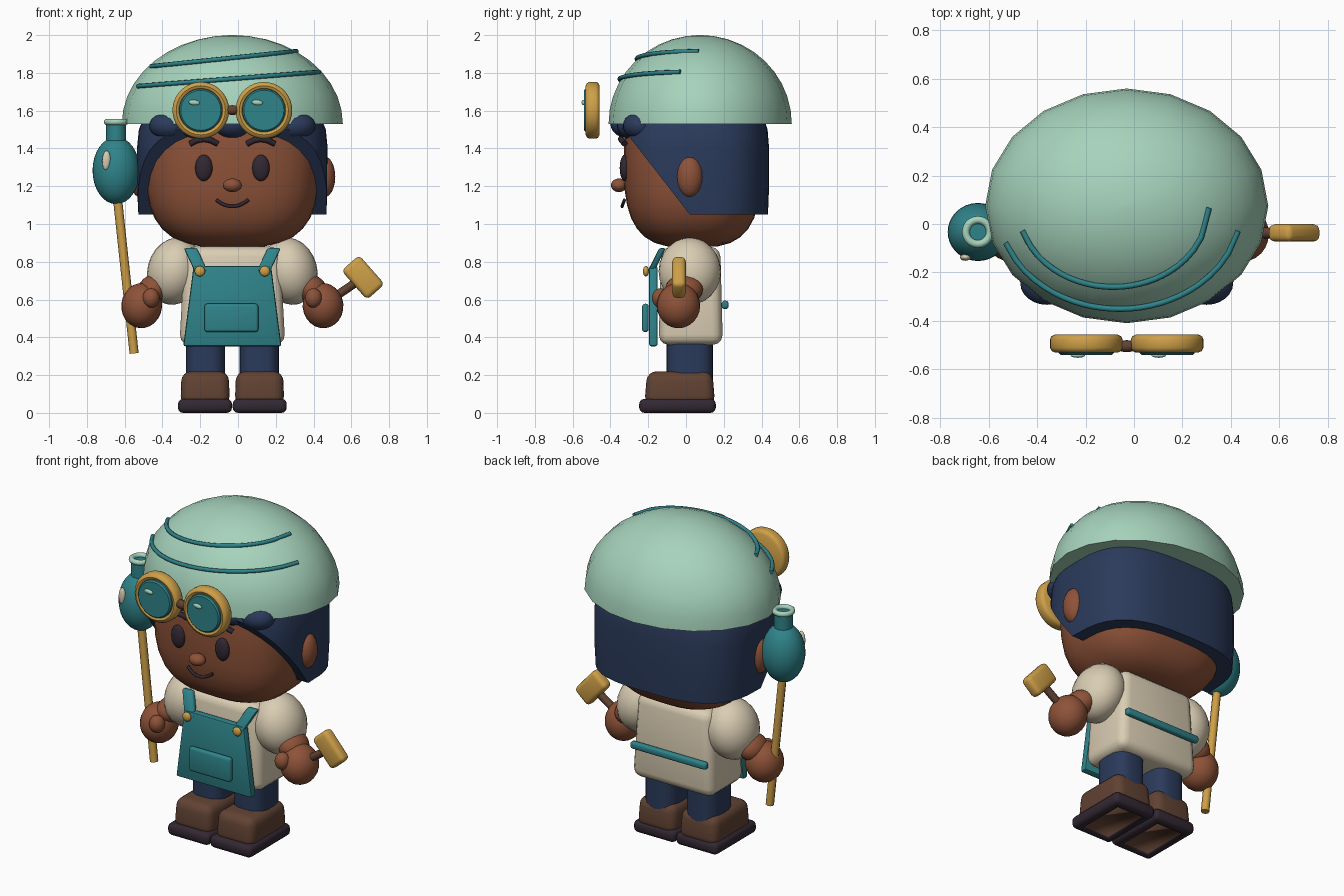
import bpy, bmesh, math
from mathutils import Vector, Matrix

if "Cube" in bpy.data.objects:
    bpy.data.objects.remove(bpy.data.objects["Cube"])

C = -0.03  # body centre line


def mat(name, r, g, b):
    m = bpy.data.materials.new(name)
    m.diffuse_color = (r, g, b, 1)
    m.use_nodes = True
    m.node_tree.nodes["Principled BSDF"].inputs["Base Color"].default_value = m.diffuse_color
    return m


MINT = mat("mint", .38, .65, .50)
NAVY = mat("navy", .024, .043, .105)
SKIN = mat("skin brown", .27, .085, .04)
TEAL = mat("teal", .028, .23, .255)
GOLD = mat("gold", .62, .35, .065)
CREAM = mat("cream", .70, .61, .45)
LEATHER = mat("leather brown", .12, .055, .033)
DARK = mat("dark plum", .032, .021, .032)


def finish(bm, name, m, angle=40):
    bmesh.ops.recalc_face_normals(bm, faces=bm.faces)
    me = bpy.data.meshes.new(name)
    bm.to_mesh(me)
    bm.free()
    ob = bpy.data.objects.new(name, me)
    bpy.context.collection.objects.link(ob)
    me.materials.append(m)
    bpy.ops.object.select_all(action='DESELECT')
    ob.select_set(True)
    bpy.context.view_layer.objects.active = ob
    bpy.ops.object.shade_smooth_by_angle(angle=math.radians(angle))
    return ob


def ball(name, m, loc, r, tilt=0, seg=24):
    bm = bmesh.new()
    bmesh.ops.create_uvsphere(bm, u_segments=seg, v_segments=seg // 2, radius=1)
    bm.transform(Matrix.Translation(loc) @ Matrix.Rotation(tilt, 4, 'Y') @ Matrix.Diagonal((*r, 1)))
    return finish(bm, name, m, 60)


def box(name, m, loc, size, bevel, tilt=0, top=(1, 1), seg=3):
    """Rounded box; top scales the upper end in x and y."""
    bm = bmesh.new()
    bmesh.ops.create_cube(bm, size=1)
    for v in bm.verts:
        if v.co.z > 0:
            v.co.x *= top[0]
            v.co.y *= top[1]
        v.co = Vector(a * b for a, b in zip(v.co, size))
    bmesh.ops.bevel(bm, geom=bm.edges[:], offset=bevel, segments=seg, affect='EDGES', profile=.5)
    bm.transform(Matrix.Translation(loc) @ Matrix.Rotation(tilt, 4, 'Y'))
    return finish(bm, name, m)


def tube(name, m, pts, r):
    """Round rod through the points, with capped ends."""
    cu = bpy.data.curves.new(name, 'CURVE')
    cu.dimensions = '3D'
    cu.bevel_depth, cu.bevel_resolution, cu.use_fill_caps = r, 2, True
    sp = cu.splines.new('POLY')
    sp.points.add(len(pts) - 1)
    for p, q in zip(sp.points, pts):
        p.co = (*q, 1)
    tmp = bpy.data.objects.new(name, cu)
    bpy.context.collection.objects.link(tmp)
    bm = bmesh.new()
    bm.from_mesh(tmp.to_mesh())
    bpy.data.objects.remove(tmp)
    return finish(bm, name, m, 50)


def lathe(name, m, prof, loc, seg=32, axis='Z', r=(1, 1), power=2, angle=40, cut=None):
    """Spin (radius, height) points into rings; power > 2 squares the rings off."""
    bm = bmesh.new()
    rings = []
    for rad, h in prof:
        ring = []
        for i in range(seg):
            a = 2 * math.pi * i / seg
            c, s = math.cos(a), math.sin(a)
            x = math.copysign(abs(c) ** (2 / power), c)
            y = math.copysign(abs(s) ** (2 / power), s)
            ring.append(bm.verts.new((rad * r[0] * x, rad * r[1] * y, h)))
        rings.append(ring)
    for lo, hi in zip(rings, rings[1:]):
        for i in range(seg):
            j = (i + 1) % seg
            bm.faces.new((lo[i], lo[j], hi[j], hi[i]))
    bm.faces.new(rings[0])
    bm.faces.new(rings[-1])
    if axis == 'Y':  # profile height points to the front
        bm.transform(Matrix.Rotation(math.pi / 2, 4, 'X'))
    bm.transform(Matrix.Translation(loc))
    if cut:
        g = bm.verts[:] + bm.edges[:] + bm.faces[:]
        res = bmesh.ops.bisect_plane(bm, geom=g, plane_co=cut[0], plane_no=cut[1], clear_outer=True)
        ed = [e for e in res['geom_cut'] if isinstance(e, bmesh.types.BMEdge)]
        bmesh.ops.holes_fill(bm, edges=ed)
    return finish(bm, name, m, angle)


# Head: squarish rounded volume
prof = []
for i in range(1, 16):
    a = -math.pi / 2 + math.pi * i / 16
    prof.append((math.cos(a) ** .62, math.copysign(abs(math.sin(a)) ** .72, math.sin(a)) * .45))
lathe("head", SKIN, prof, (C, .035, 1.325), 32, r=(.462, .365), power=2.7, angle=60)

# Hair: squared bowl sliced by a slanted plane, so the face stays open
lathe("hair", NAVY, [(.985, 1.05), (1, 1.2), (1, 1.4), (.98, 1.5), (.9, 1.6)], (C, .035, 0), 40,
      r=(.505, .405), power=2.9, cut=((0, -.33, 1.5), (0, -.45, -.35)))
for x, rx, z in ((-.17, .12, 1.52), (0, .1, 1.53), (.17, .12, 1.52), (-.33, .11, 1.52), (.33, .11, 1.52)):
    ball("fringe", NAVY, (C + x, -.31 + abs(x) * .2, z), (rx, .09, .075))

# Cap: half dome with stripes laid on its surface
RX, RY, H, Z0, CY = .585, .485, .47, 1.53, .075
dome = [(.9, -.0), (1, 0)] + [(math.cos(a), H * math.sin(a)) for a in
                             [math.pi / 2 * i / 10 for i in range(1, 10)]] + [(.02, H)]
lathe("cap", MINT, dome, (C, CY, Z0), 20, r=(RX, RY), angle=50)
for x0, x1, z0, z1 in ((-.53, .43, 1.73, 1.805), (-.46, .31, 1.835, 1.915)):
    pts = []
    for i in range(25):
        t = i / 24
        x, z = x0 + (x1 - x0) * t, z0 + (z1 - z0) * t
        d = max(0, 1 - ((x - C) / RX) ** 2 - ((z - Z0) / H) ** 2)
        pts.append((x, CY - RY * math.sqrt(d) - .008, z))
    tube("cap_stripe", TEAL, pts, .012)

# Face
ball("nose", SKIN, (C, -.355, 1.205), (.05, .042, .036))
tube("mouth", DARK, [(C + .085 * t, -.338 + .012 * t * t, 1.093 + .035 * t * t)
                     for t in [i / 6 - 1 for i in range(13)]], .009)
for s in (-1, 1):
    ball("eye", DARK, (C + s * .151, -.325, 1.297), (.046, .026, .07))
    tube("eyebrow", DARK, [(C + s * .151 + .072 * t, -.345 + .02 * t * t, 1.45 - .025 * t * t)
                           for t in (-1, -.5, 0, .5, 1)], .016)
    ball("ear", SKIN, (C + s * .485, .02, 1.25), (.06, .07, .11))

    # Goggles
    gx = C + s * .167
    lathe("goggle_frame", GOLD, [(.13, 0), (.145, .008), (.15, .02), (.15, .055), (.143, .068),
                                 (.13, .074), (.116, .068), (.112, .055)], (gx, -.457, 1.602), 36, 'Y')
    lathe("goggle_lens", TEAL, [(.114, 0), (.114, .028), (.106, .036)], (gx, -.505, 1.602), 36, 'Y')
    ball("lens_glint", MINT, (gx - .035, -.543, 1.643), (.03, .01, .014), .1, 16)
ball("goggle_bridge", LEATHER, (C, -.505, 1.603), (.043, .025, .026))

# Torso and apron
box("torso", CREAM, (C, .025, .62), (.56, .34, .52), .055, top=(.9, .92))
box("apron", TEAL, (C, -.173, .565), (.52, .046, .425), .012, top=(.79, 1), seg=2)
box("apron_pocket", TEAL, (C - .005, -.215, .503), (.285, .035, .15), .015)
box("back_band", TEAL, (C, .207, .572), (.52, .036, .044), .014)

for s in (-1, 1):
    # Straps and buttons
    a, b = Vector((C + s * .165, -.185, .75)), Vector((C + s * .222, -.125, .872))
    bm = bmesh.new()
    bmesh.ops.create_cube(bm, size=1)
    bm.transform(Matrix.Diagonal((.07, .035, 1, 1)))
    for v in bm.verts:
        v.co = (a if v.co.z < 0 else b) + Vector((v.co.x, v.co.y, 0))
    bmesh.ops.bevel(bm, geom=bm.edges[:], offset=.01, segments=2, affect='EDGES', profile=.5)
    finish(bm, "apron_strap", TEAL)
    ball("button", GOLD, (C + s * .172, -.212, .75), (.028, .016, .028), 0, 16)

    # Arms and hands
    ball("sleeve", CREAM, (C + s * .305, .02, .75), (.145, .165, .18), -s * .25)
    ball("forearm", SKIN, (C + s * .418, -.01, .655), (.085, .1, .075), s * .5)
    ball("hand", SKIN, (C + s * .48, -.04, .568), (.108, .115, .12), -s * .1)
    ball("thumb", SKIN, (C + s * .43, -.135, .608), (.045, .045, .052))

    # Legs and shoes
    lx = C + s * .142
    lathe("leg", NAVY, [(1, .15), (1, .42)], (lx, .02, 0), 28, r=(.104, .122), power=3)
    box("shoe", LEATHER, (lx + s * .002, -.033, .13), (.262, .375, .18), .05, top=(.95, .92), seg=4)
    sole = box("sole", DARK, (lx + s * .003, -.045, .037), (.286, .405, .074), .027)
    sole.data.materials.append(LEATHER)
    bm = bmesh.new()
    bm.from_mesh(sole.data)
    bottom = min(bm.faces, key=lambda f: f.calc_center_median().z)
    bmesh.ops.inset_region(bm, faces=[bottom], thickness=.03)
    bmesh.ops.inset_region(bm, faces=[bottom], thickness=.001, depth=-.012)
    bottom.material_index = 1
    bm.to_mesh(sole.data)
    bm.free()

# Staff topped with a flask
tube("staff", GOLD, [(-.645, -.035, 1.2), (-.55, -.035, .315)], .024)
FX, FY = -.645, -.033
ball("flask", TEAL, (FX, FY, 1.283), (.125, .12, .178), 0, 32)
lathe("flask_neck", TEAL, [(.053, 1.42), (.053, 1.535), (.04, 1.535)], (FX, FY, 0), 24)
bm = bmesh.new()
N, K = 28, 10
grid = [[bm.verts.new((FX + (.05 + .016 * math.cos(v)) * math.cos(u), FY + (.05 + .016 * math.cos(v)) * math.sin(u),
                       1.54 + .016 * math.sin(v))) for v in [2 * math.pi * j / K for j in range(K)]]
        for u in [2 * math.pi * i / N for i in range(N)]]
for i in range(N):
    for j in range(K):
        i2, j2 = (i + 1) % N, (j + 1) % K
        bm.faces.new((grid[i][j], grid[i2][j], grid[i2][j2], grid[i][j2]))
finish(bm, "flask_lip", MINT, 60)
ball("flask_glint", CREAM, (-.697, -.138, 1.337), (.022, .014, .052), .05, 16)

# Hammer
tube("hammer_handle", LEATHER, [(.47, -.037, .585), (.66, -.037, .715)], .023)
box("hammer_head", GOLD, (.662, -.037, .717), (.125, .072, .205), .025, -.72)
